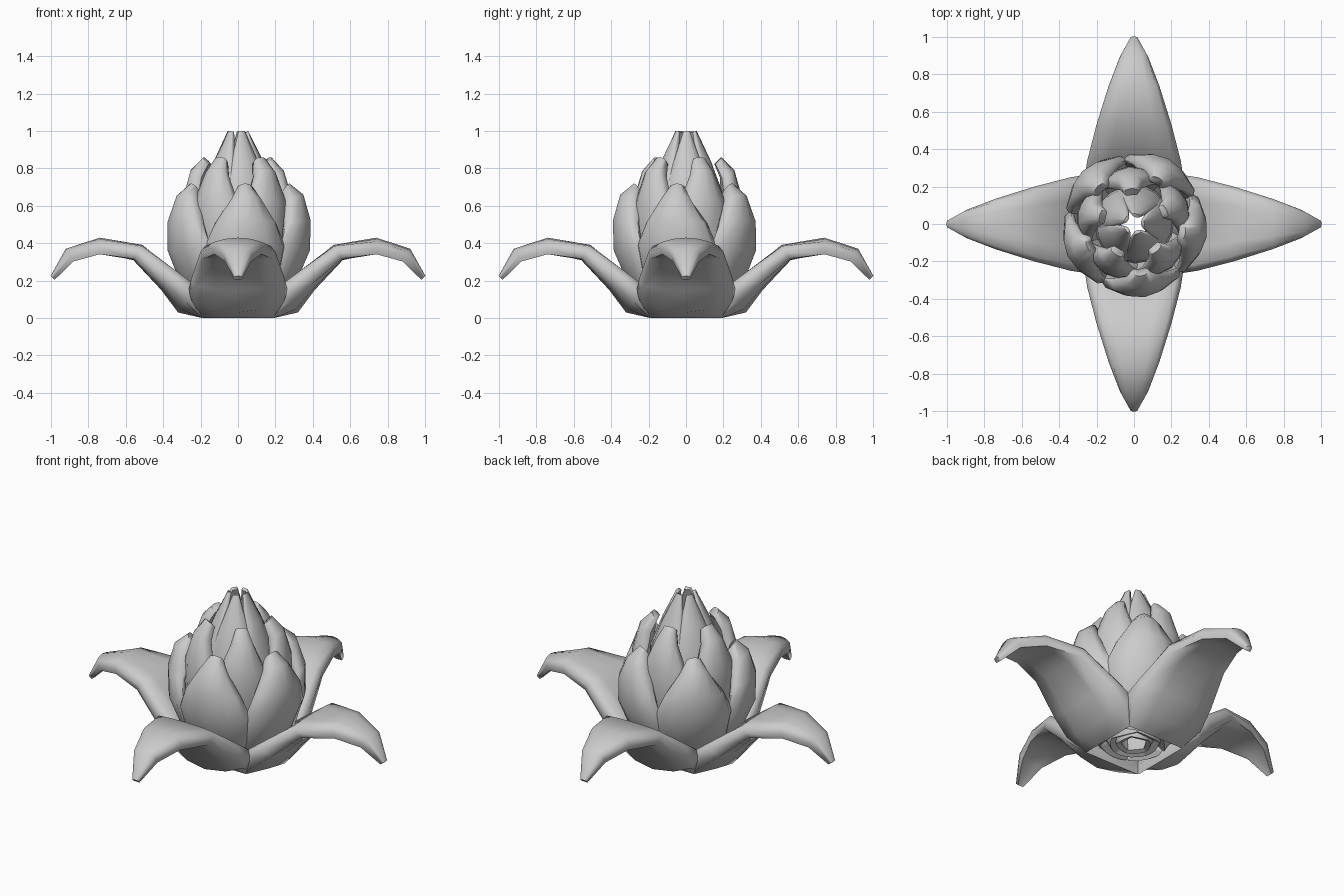
import bpy, bmesh, math
from mathutils import Vector

if "Cube" in bpy.data.objects:
    bpy.data.objects.remove(bpy.data.objects["Cube"])


def petal(name, angle, stations):
    """Thick curved leaf. Stations: radius, height of the outer spine, half width, thickness, edge cup."""
    bm = bmesh.new()
    rings = []
    n = len(stations)
    for i, (r, z, w, t, cup) in enumerate(stations):
        a, b = stations[max(i - 1, 0)], stations[min(i + 1, n - 1)]
        tan = Vector((b[0] - a[0], b[1] - a[1])).normalized()
        nrm = Vector((-tan.y, tan.x))          # points to the inner / upper side

        def point(s, depth):
            p = Vector((r, z)) + nrm * (cup * s * s + depth)
            return bm.verts.new((p.x, s * w, max(p.y, 0.0)))

        outer = [point(s, 0) for s in (-0.93, -0.5, 0, 0.5, 0.93)]
        edge_r = point(1, t * 0.45)
        inner = [point(s, t * (1 - 0.2 * s * s)) for s in (0.88, 0.5, 0, -0.5, -0.88)]
        edge_l = point(-1, t * 0.45)
        rings.append(outer + [edge_r] + inner + [edge_l])
    for lo, hi in zip(rings, rings[1:]):
        for k in range(len(lo)):
            m = (k + 1) % len(lo)
            bm.faces.new((lo[k], lo[m], hi[m], hi[k]))
    bm.faces.new(rings[0][::-1])
    bm.faces.new(rings[-1])
    bmesh.ops.recalc_face_normals(bm, faces=bm.faces)
    mesh = bpy.data.meshes.new(name)
    bm.to_mesh(mesh)
    bm.free()
    ob = bpy.data.objects.new(name, mesh)
    ob.rotation_euler.z = math.radians(angle)
    bpy.context.collection.objects.link(ob)
    bpy.ops.object.select_all(action='DESELECT')
    ob.select_set(True)
    bpy.context.view_layer.objects.active = ob
    bpy.ops.object.shade_smooth_by_angle(angle=math.radians(70))


def whorl(name, count, start, stations):
    for i in range(count):
        petal(f"{name}_{i + 1}", start + i * 360 / count, stations)


# Four wide drooping leaves forming the square base
whorl("base_leaf", 4, 0, [
    (0.19, 0.00, 0.20, 0.06, 0.00),
    (0.32, 0.03, 0.265, 0.13, 0.08),
    (0.41, 0.15, 0.25, 0.12, 0.04),
    (0.56, 0.31, 0.20, 0.095, 0.01),
    (0.74, 0.35, 0.135, 0.08, -0.01),
    (0.885, 0.31, 0.075, 0.07, -0.01),
    (0.98, 0.205, 0.020, 0.03, 0.00)])

# Outer ring of bud petals
whorl("outer_petal", 5, -82, [
    (0.17, 0.03, 0.11, 0.05, 0.02),
    (0.31, 0.18, 0.19, 0.06, 0.06),
    (0.39, 0.36, 0.215, 0.07, 0.09),
    (0.395, 0.52, 0.165, 0.08, 0.07),
    (0.355, 0.66, 0.085, 0.09, 0.05),
    (0.28, 0.72, 0.04, 0.06, 0.02)])

# Middle ring
whorl("middle_petal", 5, -49, [
    (0.13, 0.03, 0.09, 0.04, 0.02),
    (0.25, 0.25, 0.16, 0.05, 0.05),
    (0.31, 0.45, 0.18, 0.06, 0.08),
    (0.305, 0.63, 0.13, 0.07, 0.06),
    (0.26, 0.79, 0.065, 0.07, 0.03),
    (0.19, 0.86, 0.035, 0.05, 0.01)])

# Tall pointed inner ring, open in the centre
whorl("inner_petal", 5, -68, [
    (0.09, 0.03, 0.06, 0.03, 0.01),
    (0.17, 0.25, 0.12, 0.04, 0.05),
    (0.215, 0.50, 0.15, 0.045, 0.07),
    (0.205, 0.66, 0.135, 0.045, 0.06),
    (0.135, 0.84, 0.08, 0.045, 0.03),
    (0.055, 1.00, 0.018, 0.02, 0.00)])
